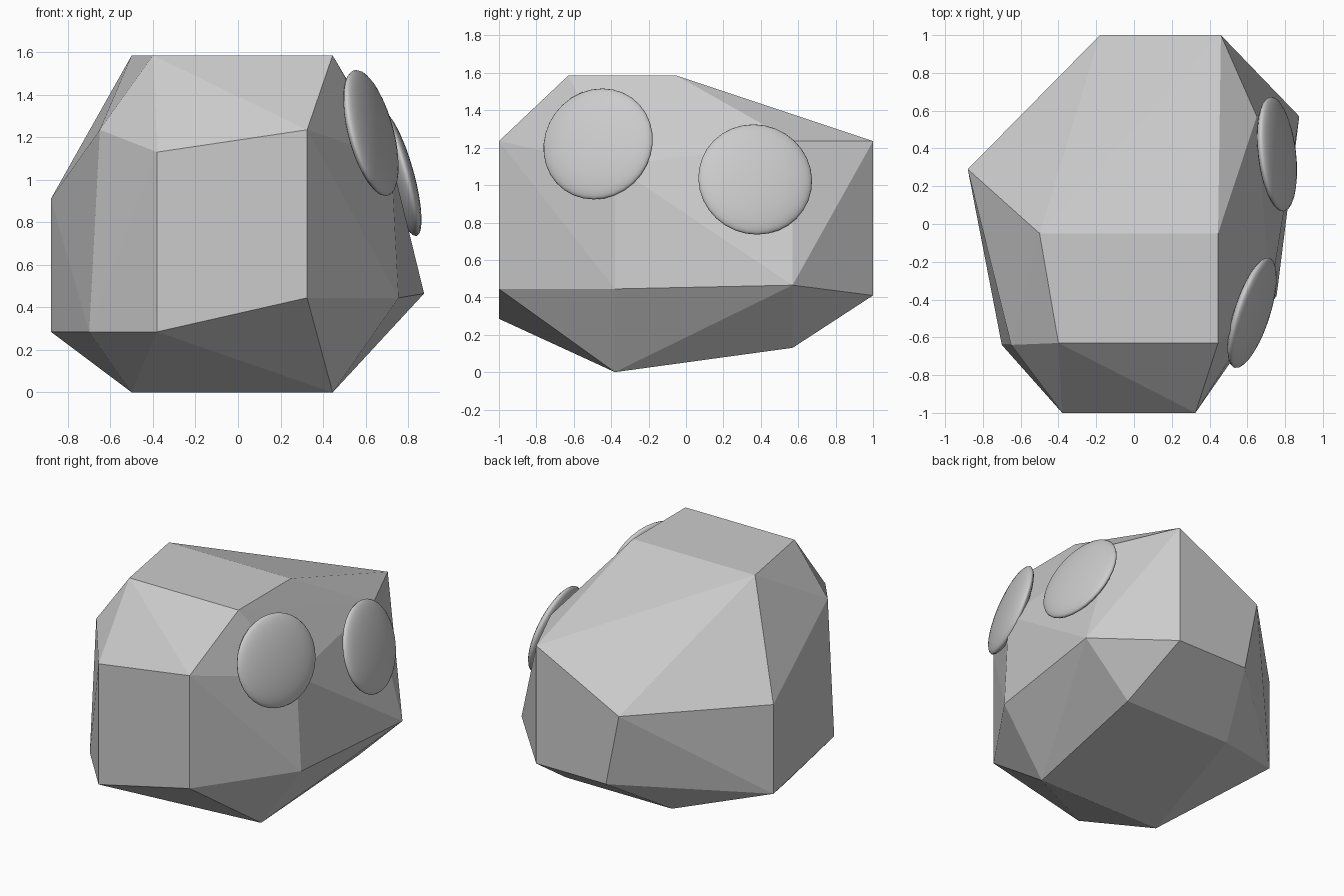
import bpy, bmesh
from mathutils import Vector

if "Cube" in bpy.data.objects:
    bpy.data.objects.remove(bpy.data.objects["Cube"])

# Corner points of the chiselled body, grouped by region
top = [(-.5, -.05, 1.585), (.445, -.05, 1.585), (-.4, -.63, 1.585), (.445, -.63, 1.585)]
front = [(-.38, -1, 1.13), (.325, -1, 1.235), (.325, -1, .445), (-.38, -1, .285)]
left = [(-.65, -.64, 1.235), (-.7, -.64, .285), (-.88, .29, .91), (-.88, .29, .285)]
right = [(.72, -.38, 1.1), (.755, -.38, .445), (.65, .57, 1.235), (.875, .57, .465)]
back = [(-.18, 1, .91), (.46, 1, 1.235), (.46, 1, .41), (-.08, 1, .41)]
bottom = [(-.5, -.38, 0), (.445, -.38, 0), (-.29, .57, .13), (.53, .57, .13)]


def make_body():
    bm = bmesh.new()
    for p in top + front + left + right + back + bottom:
        bm.verts.new(p)
    bmesh.ops.convex_hull(bm, input=bm.verts[:])
    bmesh.ops.recalc_face_normals(bm, faces=bm.faces[:])
    mesh = bpy.data.meshes.new("stone_body")
    bm.to_mesh(mesh)
    bm.free()
    bpy.context.collection.objects.link(bpy.data.objects.new("stone_body", mesh))


def make_disc(name, centre, normal):
    # Flattened smooth sphere facing along the normal
    bpy.ops.mesh.primitive_uv_sphere_add(segments=32, ring_count=16, location=centre)
    disc = bpy.context.object
    disc.name = name
    disc.scale = (.306, .306, .06)
    disc.rotation_euler = Vector(normal).to_track_quat('Z', 'Y').to_euler()
    bpy.ops.object.shade_smooth()


make_body()

# Two round eyes on the right side
make_disc("front_eye", (.625, -.47, 1.22), (.923, -.296, .247))
make_disc("back_eye", (.757, .37, 1.03), (.955, .11, .27))
